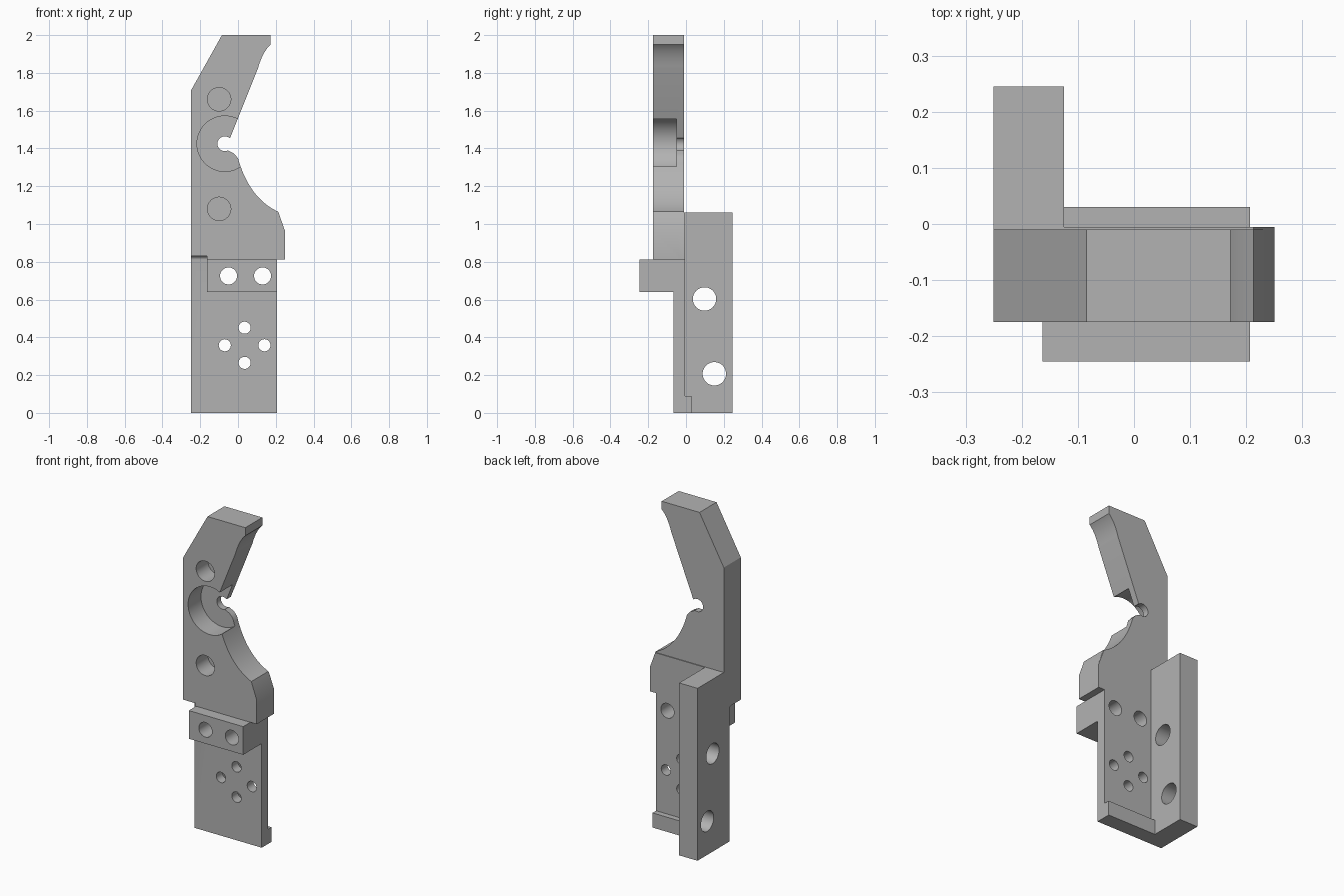
import bpy, bmesh, math
from mathutils import Vector

cube = bpy.data.objects.get("Cube")
if cube:
    bpy.data.objects.remove(cube, do_unlink=True)

grey = bpy.data.materials.new("machined grey")
grey.use_nodes = True
colour = (0.45, 0.45, 0.45, 1)
grey.diffuse_color = colour
grey.node_tree.nodes["Principled BSDF"].inputs["Base Color"].default_value = colour


def prism(name, points, start, end, axis="y"):
    """Extrude a closed profile: (x, z) along y, or (y, z) along x."""
    place = (lambda p: (p[0], start, p[1])) if axis == "y" else (lambda p: (start, p[0], p[1]))
    shift = (0, end - start, 0) if axis == "y" else (end - start, 0, 0)
    bm = bmesh.new()
    face = bm.faces.new([bm.verts.new(place(p)) for p in points])
    new = bmesh.ops.extrude_face_region(bm, geom=[face])["geom"]
    verts = [v for v in new if isinstance(v, bmesh.types.BMVert)]
    bmesh.ops.translate(bm, verts=verts, vec=Vector(shift))
    bmesh.ops.recalc_face_normals(bm, faces=bm.faces)
    mesh = bpy.data.meshes.new(name)
    bm.to_mesh(mesh)
    bm.free()
    mesh.materials.append(grey)
    obj = bpy.data.objects.new(name, mesh)
    bpy.context.collection.objects.link(obj)
    return obj


def rect(a0, a1, z0, z1):
    return [(a0, z0), (a1, z0), (a1, z1), (a0, z1)]


def arc(a, z, r, begin, end, steps):
    angles = [math.radians(begin + (end - begin) * i / steps) for i in range(steps + 1)]
    return [(a + r * math.cos(t), z + r * math.sin(t)) for t in angles]


def circle(a, z, r):
    return arc(a, z, r, 0, 360, 48)[:-1]


def bend(p0, p1, p2, steps=14):
    """Smooth curve from p0 to p2, pulled towards p1."""
    a, b, c = Vector(p0), Vector(p1), Vector(p2)
    return [tuple(a * (1 - t) ** 2 + b * 2 * t * (1 - t) + c * t * t)
            for t in (i / steps for i in range(steps + 1))]


def combine(target, tool, operation):
    mod = target.modifiers.new("combine", "BOOLEAN")
    mod.operation = operation
    mod.solver = "EXACT"
    mod.object = tool
    bpy.context.view_layer.objects.active = target
    bpy.ops.object.modifier_apply(modifier=mod.name)
    bpy.data.objects.remove(tool, do_unlink=True)


# Hooked upper plate with an open notch on its left
outline = [(-0.25, 0.83), (-0.25, 1.705), (-0.085, 2.0), (0.172, 2.0)]
outline += bend((0.172, 1.95), (0.13, 1.91), (0.106, 1.825))
outline += [(-0.042, 1.455), (-0.07, 1.44), (-0.07, 1.41), (-0.052, 1.388), (-0.02, 1.372)]
outline += bend((0, 1.348), (0.06, 1.135), (0.213, 1.065), 20)
outline += [(0.25, 0.96), (0.25, 0.813), (-0.165, 0.813), (-0.165, 0.83)]
bracket = prism("bracket", outline, -0.175, -0.01)

# Lower plate, raised back pad, side flange, foot lip, front block and cove
parts = [
    prism("lower_plate", rect(-0.25, 0.207, 0, 0.9), -0.065, -0.005),
    prism("back_pad", [(-0.25, 0.813), (0.25, 0.813), (0.25, 0.96), (0.213, 1.06), (-0.25, 1.06)],
          -0.04, -0.005),
    prism("side_flange", rect(-0.25, -0.125, 0, 1.06), -0.03, 0.245),
    prism("foot_lip", rect(-0.2, 0.207, 0, 0.09), -0.03, 0.03),
    prism("front_block", rect(-0.163, 0.207, 0.64, 0.813), -0.245, -0.03),
    prism("cove", arc(-0.085, 0.81, 0.02, 0, 90, 8) + [(-0.085, 0.85), (-0.04, 0.85), (-0.04, 0.81)],
          -0.25, -0.16, "x"),
]
for part in parts:
    combine(bracket, part, "UNION")

# Holes drilled from the front: x, z, radius, depth position
front_holes = [(x, 0.725, 0.045, 0.1) for x in (-0.05, 0.13)]
front_holes += [(0.035 + dx, 0.358 + dz, 0.032, 0.1)
                for dx, dz in ((0, 0.093), (0, -0.093), (0.105, 0), (-0.105, 0))]
front_holes += [(-0.1, z, 0.062, -0.06) for z in (1.66, 1.08)]
front_holes += [(-0.07, 1.425, 0.147, -0.05), (-0.07, 1.425, 0.039, 0.1)]
for x, z, r, depth in front_holes:
    combine(bracket, prism("drill", circle(x, z, r), -0.3, depth), "DIFFERENCE")

# Holes through the side flange
for y, z in ((0.098, 0.603), (0.15, 0.207)):
    combine(bracket, prism("drill", circle(y, z, 0.062), -0.3, 0, "x"), "DIFFERENCE")

bpy.ops.object.select_all(action="DESELECT")
bracket.select_set(True)
bpy.context.view_layer.objects.active = bracket
bpy.ops.object.shade_smooth_by_angle(angle=math.radians(25))
